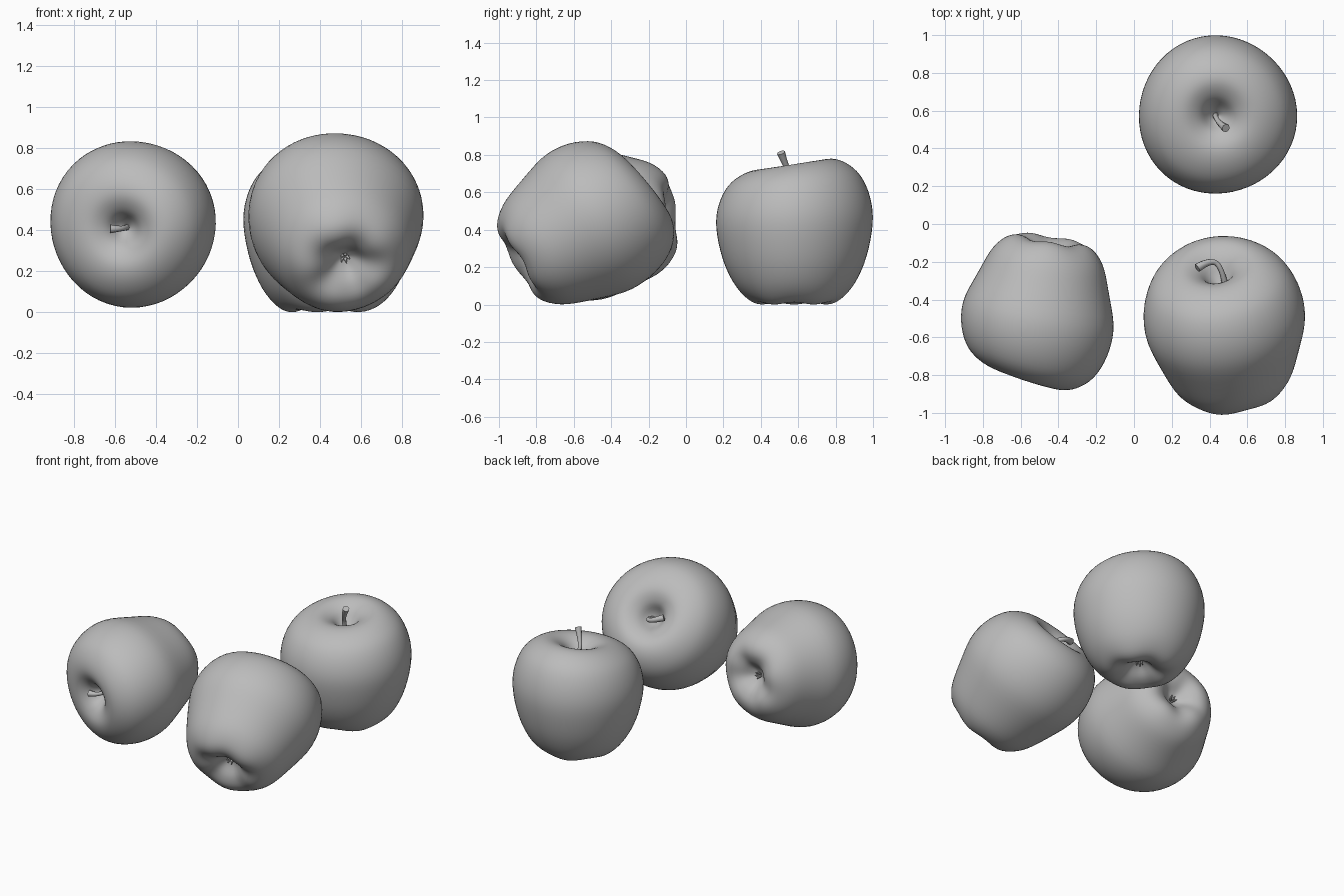
import bpy, bmesh
from math import sin, cos, pi, tau
from mathutils import Matrix, Vector

if "Cube" in bpy.data.objects:
    bpy.data.objects.remove(bpy.data.objects["Cube"], do_unlink=True)

grey = bpy.data.materials.new("plain_grey")
grey.use_nodes = True
grey.diffuse_color = (0.5, 0.5, 0.5, 1)
grey.node_tree.nodes["Principled BSDF"].inputs["Base Color"].default_value = (0.5, 0.5, 0.5, 1)

# Half outline of the fruit, from the calyx hollow to the stem hollow
PROFILE = [(0, .10), (.05, .075), (.11, .025), (.18, .004), (.25, .03), (.325, .115),
           (.385, .25), (.418, .42), (.405, .55), (.353, .66), (.27, .727),
           (.18, .748), (.10, .715), (.045, .65), (0, .61)]
HEIGHT, WIDEST, SEGMENTS = .75, .42, 64


def smooth_profile(points, steps=4):
    """Catmull-Rom curve through the points."""
    pts = [Vector(p) for p in points]
    pts = [pts[0] * 2 - pts[1]] + pts + [pts[-1] * 2 - pts[-2]]
    out = []
    for a, b, c, d in zip(pts, pts[1:], pts[2:], pts[3:]):
        for i in range(steps):
            t = i / steps
            out.append(.5 * (2 * b + (c - a) * t + (2 * a - 5 * b + 4 * c - d) * t * t
                             + (3 * b - a - 3 * c + d) * t ** 3))
    return out + [pts[-2]]


def add_object(name, data, matrix):
    obj = bpy.data.objects.new(name, data)
    bpy.context.collection.objects.link(obj)
    data.materials.append(grey)
    obj.matrix_world = matrix
    return obj


def finish_mesh(name, bm, matrix):
    bmesh.ops.recalc_face_normals(bm, faces=bm.faces)
    for f in bm.faces:
        f.smooth = True
    mesh = bpy.data.meshes.new(name)
    bm.to_mesh(mesh)
    bm.free()
    return add_object(name, mesh, matrix)


def fruit_bmesh(taper):
    """Lathe the outline, with faint lobes and a shoulder higher on local +y."""
    bm = bmesh.new()
    rings = []
    for r, z in smooth_profile(PROFILE):
        r = max(r, 0)
        if 0 < z < WIDEST:
            r *= 1 - taper * sin(pi * z / WIDEST) ** 2
        low = max(0, 1 - z / .25) ** 2
        ring = []
        for i in range(SEGMENTS):
            a = tau * i / SEGMENTS
            rr = r * (1 + .01 * cos(3 * a + .6))
            x, y = rr * cos(a), rr * sin(a)
            shoulder = .045 * y / (.1 + r) * (max(z, 0) / HEIGHT) ** 2
            lobes = .006 * low * cos(5 * a) * min(1, r / .15)
            ring.append(bm.verts.new((x, y, z + shoulder + lobes)))
        rings.append(ring)
    for lower, upper in zip(rings, rings[1:]):
        for i in range(SEGMENTS):
            j = (i + 1) % SEGMENTS
            bm.faces.new((lower[i], lower[j], upper[j], upper[i]))
    bmesh.ops.remove_doubles(bm, verts=bm.verts, dist=.0005)
    return bm


def calyx_bmesh():
    """Five small dried sepals inside the lower hollow."""
    bm = bmesh.new()
    for i in range(5):
        turn = Matrix.Rotation(tau * i / 5, 4, 'Z')
        place = Matrix.Translation((.016, 0, .08)) @ Matrix.Rotation(pi - .35, 4, 'Y')
        bmesh.ops.create_cone(bm, cap_ends=True, segments=6, radius1=.01, radius2=.002,
                              depth=.035, matrix=turn @ place)
    return bm


def stem_curve(name, path):
    curve = bpy.data.curves.new(name, 'CURVE')
    curve.dimensions = '3D'
    curve.bevel_depth = .016
    curve.bevel_resolution = 2
    curve.use_fill_caps = True
    spline = curve.splines.new('NURBS')
    spline.points.add(len(path) - 1)
    for p, co, radius in zip(spline.points, path, (1.1, .8, .9, 1.4)):
        p.co = (*co, 1)
        p.radius = radius
    spline.use_endpoint_u = True
    spline.order_u = 3
    return curve


def apple(prefix, centre, axis, high_side, width, length, taper, stem):
    # Orientation: local z follows the core, local y the higher shoulder
    z = Vector(axis).normalized()
    x = Vector(high_side).cross(z).normalized()
    y = z.cross(x)
    frame = Matrix((x, y, z)).transposed().to_4x4()
    frame = frame @ Matrix.Diagonal((width, width, length, 1))

    # Place the body by the middle of its bounds
    bm = fruit_bmesh(taper)
    pts = [frame @ v.co for v in bm.verts]
    middle = Vector([(min(c) + max(c)) / 2 for c in zip(*pts)])
    matrix = Matrix.Translation(Vector(centre) - middle) @ frame
    finish_mesh(prefix + "_apple_body", bm, matrix)
    finish_mesh(prefix + "_apple_calyx", calyx_bmesh(), matrix)
    add_object(prefix + "_apple_stem", stem_curve(prefix + "_apple_stem", stem), matrix)


STRAIGHT = [(-.01, 0, .59), (-.01, -.01, .68), (.01, -.045, .74), (.045, -.07, .81)]
SHORT = [(0, 0, .59), (0, 0, .65), (0, -.03, .7), (0, -.07, .71)]
HOOKED = [(.03, 0, .59), (.03, .01, .7), (-.02, .03, .77), (-.1, -.02, .75)]

apple("upright", (.445, .58, .39), (0, 0, 1), (0, 1, 0), 1, 1, .0, STRAIGHT)
apple("right", (-.512, -.463, .428), (-.16, -.98, -.1), (1, 0, 0), .97, 1, .05, SHORT)
apple("left", (.478, -.537, .437), (-.12, .86, .5), (0, .5, -.86), 1.02, 1.07, .04, HOOKED)
